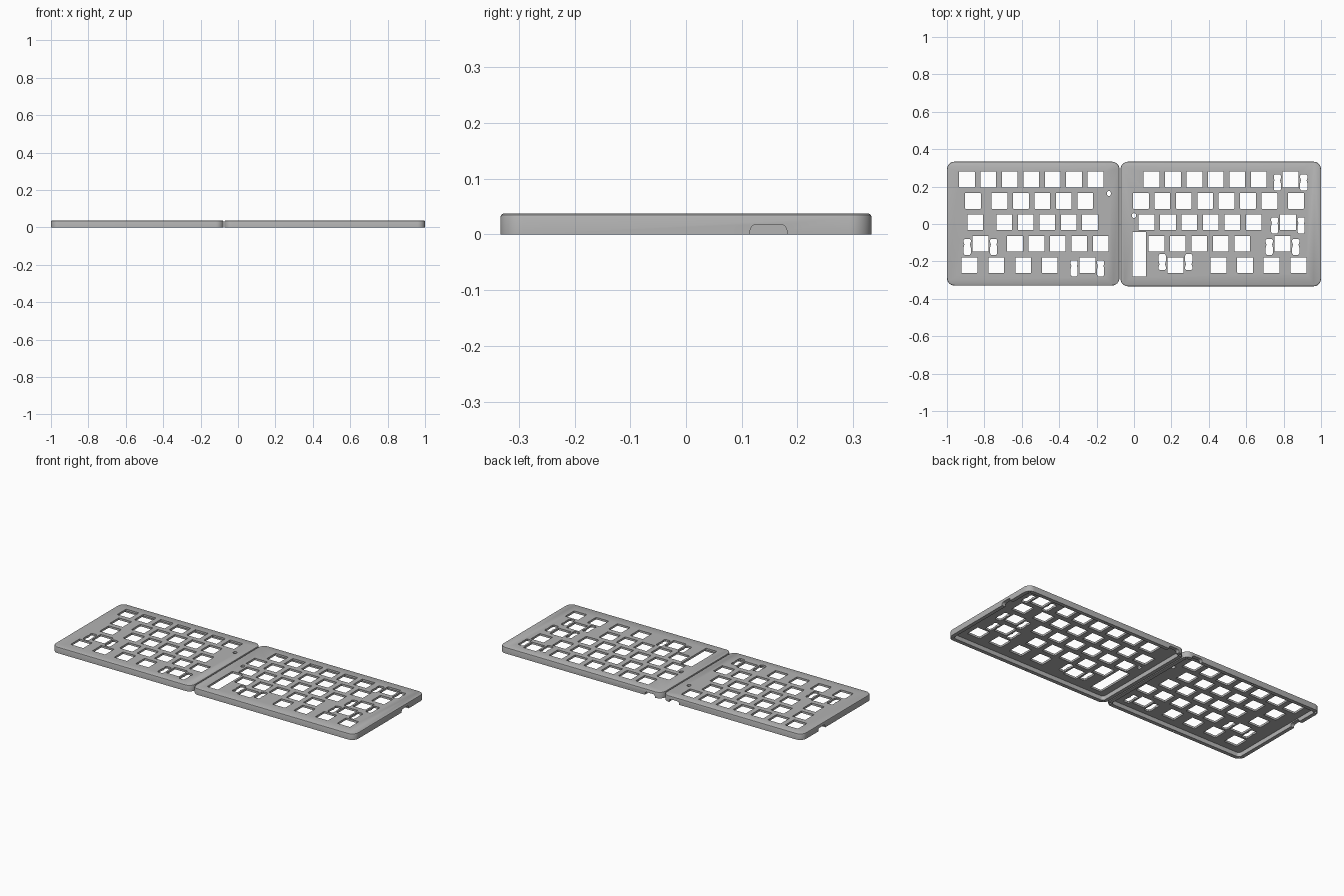
import bpy, bmesh, math
from mathutils import Vector

cube = bpy.data.objects.get("Cube")
if cube:
    bpy.data.objects.remove(cube, do_unlink=True)

GREY = (0.45, 0.45, 0.45, 1)
mat = bpy.data.materials.new("case grey")
mat.use_nodes = True
mat.diffuse_color = GREY
bsdf = mat.node_tree.nodes["Principled BSDF"]
bsdf.inputs["Base Color"].default_value = GREY
bsdf.inputs["Roughness"].default_value = 0.6

PITCH = 0.1145          # key spacing
KEY = 0.084             # switch opening
HEIGHT, CEILING, WALL, CORNER = 0.037, 0.025, 0.022, 0.04


def rounded(x0, x1, y0, y1, r, steps=8):
    """Counter-clockwise rounded rectangle outline."""
    centres = [(x1 - r, y1 - r), (x0 + r, y1 - r), (x0 + r, y0 + r), (x1 - r, y0 + r)]
    pts = []
    for i, (cx, cy) in enumerate(centres):
        for k in range(steps + 1):
            a = math.pi / 2 * (i + k / steps)
            pts.append((cx + r * math.cos(a), cy + r * math.sin(a)))
    return pts


def prism(bm, pts, lift, depth):
    """Extrude an outline; lift maps a 2D point to its 3D start."""
    base = [bm.verts.new(lift(p)) for p in pts]
    top = [bm.verts.new(v.co + Vector(depth)) for v in base]
    bm.faces.new(base[::-1])
    bm.faces.new(top)
    for i in range(len(pts)):
        j = (i + 1) % len(pts)
        bm.faces.new((base[i], base[j], top[j], top[i]))


def to_object(bm, name):
    bmesh.ops.recalc_face_normals(bm, faces=bm.faces)
    mesh = bpy.data.meshes.new(name)
    bm.to_mesh(mesh)
    bm.free()
    mesh.materials.append(mat)
    obj = bpy.data.objects.new(name, mesh)
    bpy.context.collection.objects.link(obj)
    return obj


def shell(name, x0, x1, y0, y1):
    """Open-bottomed tray with a softened top edge."""
    bm = bmesh.new()
    rings = []
    steps = [(WALL, CEILING), (WALL, 0), (0, 0), (0, 0.031),
             (0.0015, 0.035), (0.005, HEIGHT)]
    for inset, z in steps:
        pts = rounded(x0 + inset, x1 - inset, y0 + inset, y1 - inset, CORNER - inset)
        rings.append([bm.verts.new((x, y, z)) for x, y in pts])
    for a, b in zip(rings, rings[1:]):
        for i in range(len(a)):
            j = (i + 1) % len(a)
            bm.faces.new((a[i], a[j], b[j], b[i]))
    bm.faces.new(rings[0])
    bm.faces.new(rings[-1])
    return to_object(bm, name)


def through(bm, pts):
    prism(bm, pts, lambda p: (p[0], p[1], 0.015), (0, 0, 0.04))


def key_hole(bm, x, y):
    h = KEY / 2
    through(bm, rounded(x - h, x + h, y - h, y + h, 0.002, 2))


def stabilizer(bm, x, y, flip):
    """Waisted slot on each side of a wide key."""
    half = [(0.014, 0.026), (0.019, 0.02), (0.019, 0.008), (0.015, -0.004),
            (0.019, -0.02), (0.019, -0.052), (0.013, -0.06)]
    outline = half + [(-px, py) for px, py in reversed(half)]
    for side in (-1, 1):
        through(bm, [(x + side * 0.0708 + px, y + flip * py) for px, py in outline])


def notch(bm, centre, along_x):
    """Port opening with rounded upper corners, cut up from the bottom edge."""
    pts = rounded(-0.033, 0.033, -0.03, 0.018, 0.012, 5)
    cx, cy = centre
    if along_x:
        prism(bm, pts, lambda p: (cx - 0.03, cy + p[0], p[1]), (0.06, 0, 0))
    else:
        prism(bm, pts, lambda p: (cx + p[0], cy - 0.03, p[1]), (0, 0.06, 0))


def build_half(name, bounds, rows, stabs, slots, dot, notches):
    x0, x1, y0, y1 = bounds
    body = shell(name, *bounds)
    bm = bmesh.new()
    # switch openings: (row, first x, count)
    for row, x, count in rows:
        for i in range(count):
            key_hole(bm, x + i * PITCH, 0.238 - row * PITCH)
    # wide keys: (row, x, direction)
    for row, x, flip in stabs:
        key_hole(bm, x, 0.238 - row * PITCH)
        stabilizer(bm, x, 0.238 - row * PITCH, flip)
    for slot in slots:
        through(bm, rounded(*slot, 0.002, 2))
    # small indicator hole
    dx, dy = dot
    through(bm, rounded(dx - 0.01, dx + 0.01, dy - 0.013, dy + 0.013, 0.009, 4))
    for centre, along_x in notches:
        notch(bm, centre, along_x)
    # blind screw holes in the bottom rim
    corner, edge, r = 0.0195, WALL / 2, 0.006
    mid = (x0 + x1) / 2
    spots = [(x, y) for x in (x0 + corner, x1 - corner) for y in (y0 + corner, y1 - corner)]
    spots += [(mid, y0 + edge), (mid, y1 - edge)]
    for x, y in spots:
        prism(bm, rounded(x - r, x + r, y - r, y + r, r * 0.98, 4),
              lambda p: (p[0], p[1], -0.01), (0, 0, 0.025))
    cutter = to_object(bm, name + "_cutter")
    cutter.hide_render = True

    mod = body.modifiers.new("openings", 'BOOLEAN')
    mod.operation = 'DIFFERENCE'
    mod.solver = 'EXACT'
    mod.object = cutter
    bpy.ops.object.select_all(action='DESELECT')
    body.select_set(True)
    bpy.context.view_layer.objects.active = body
    bpy.ops.object.modifier_apply(modifier=mod.name)
    bpy.data.objects.remove(cutter, do_unlink=True)
    bpy.ops.object.shade_smooth_by_angle(angle=math.radians(32))


# half on the -x side
build_half(
    "right_half_case", (-1, -0.078, -0.329, 0.333),
    rows=[(0, -0.893, 7), (1, -0.861, 1), (1, -0.719, 5), (2, -0.848, 1),
          (2, -0.693, 5), (3, -0.636, 5), (4, -0.88, 1), (4, -0.736, 1),
          (4, -0.592, 1), (4, -0.45, 1)],
    stabs=[(3, -0.821, 1), (4, -0.249, 1)],
    slots=[], dot=(-0.134, 0.163),
    notches=[((-1, 0.148), True), ((-0.155, 0.333), False)])

# half on the +x side, with a tall slot beside the split
build_half(
    "left_half_case", (-0.072, 1, -0.333, 0.333),
    rows=[(0, 0.094, 6), (1, 0.037, 7), (1, 0.866, 1), (2, 0.067, 6),
          (3, 0.12, 5), (4, 0.452, 1), (4, 0.594, 1), (4, 0.735, 1), (4, 0.88, 1)],
    stabs=[(0, 0.837, 1), (2, 0.823, 1), (3, 0.794, 1), (4, 0.222, -1)],
    slots=[(-0.008, 0.064, -0.28, -0.042)], dot=(0.0, 0.045),
    notches=[((1, 0.148), True), ((0.005, 0.333), False)])
